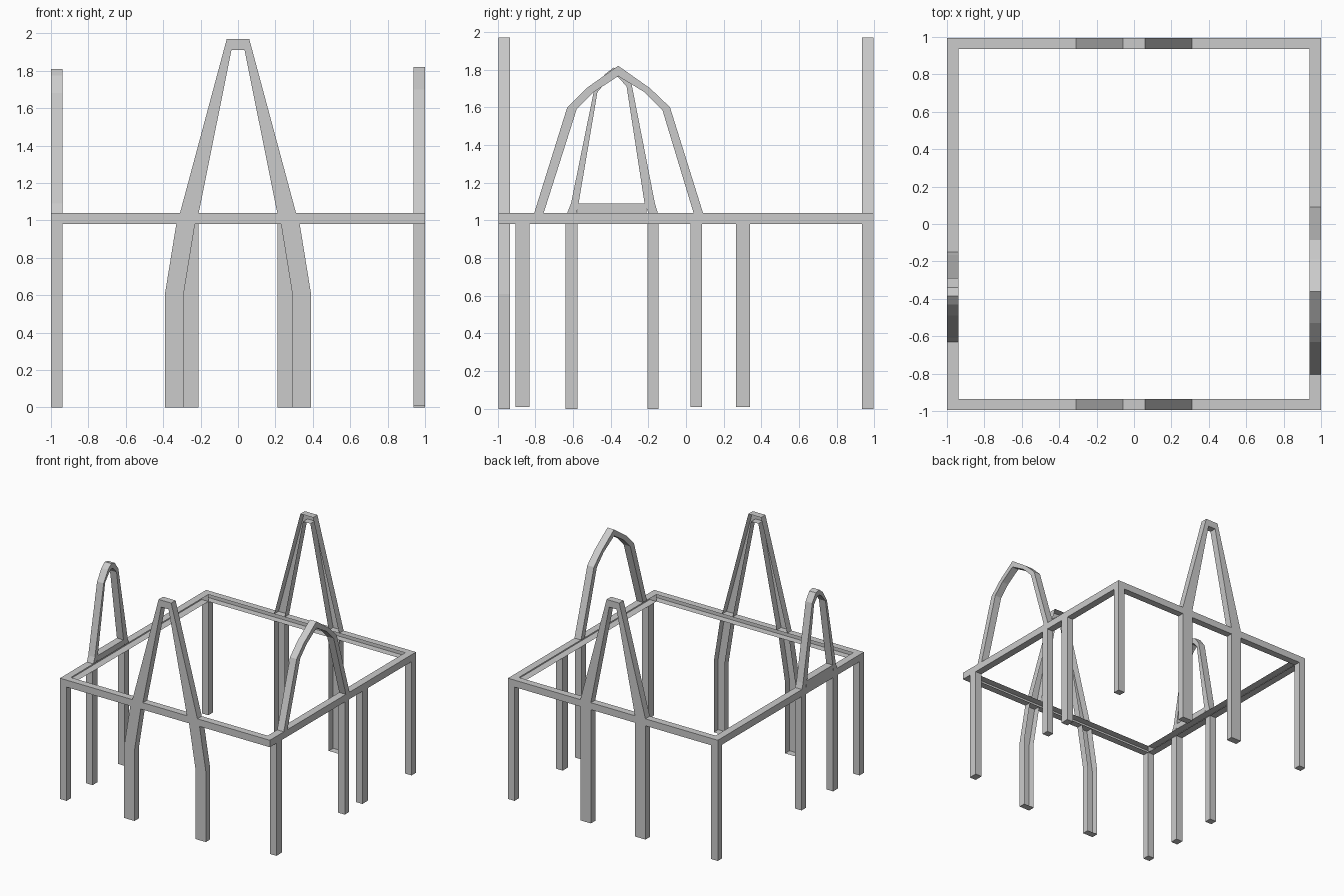
import bpy, bmesh

if "Cube" in bpy.data.objects:
    bpy.data.objects.remove(bpy.data.objects["Cube"])

OUT, INN = 0.995, 0.935      # outer and inner planes of the frame
Z0, Z1 = 0.98, 1.04          # rail underside and top


def slab(name, pts, axis, outer, inner, hollow=False):
    """Extrude a (horizontal, z) profile between two planes; hollow = open on the inner side."""
    bm = bmesh.new()

    def place(d):
        return [bm.verts.new((u, d, z) if axis == 'y' else (d, u, z)) for u, z in pts]
    a, b = place(outer), place(inner)
    n = len(pts)
    bm.faces.new(a)
    if not hollow:
        bm.faces.new(b[::-1])
    for i in range(n):
        j = (i + 1) % n
        bm.faces.new((a[j], a[i], b[i], b[j]))
    bmesh.ops.recalc_face_normals(bm, faces=bm.faces)
    # keep the outer cap pointing outwards on open channels
    bm.faces.ensure_lookup_table()
    k = 1 if axis == 'y' else 0
    if bm.faces[0].normal[k] * outer < 0:
        bmesh.ops.reverse_faces(bm, faces=bm.faces)
    me = bpy.data.meshes.new(name)
    bm.to_mesh(me)
    bm.free()
    ob = bpy.data.objects.new(name, me)
    bpy.context.collection.objects.link(ob)
    return ob


def rect(u0, u1, z0, z1):
    return [(u0, z0), (u1, z0), (u1, z1), (u0, z1)]


# Rails: channels open towards the middle
slab("front_rail", rect(-1, 1, Z0, Z1), 'y', -OUT, -INN, True)
slab("back_rail", rect(-1, 1, Z0, Z1), 'y', OUT, INN, True)
slab("left_rail", rect(-INN, INN, Z0, Z1), 'x', -1, -0.937, True)
slab("right_rail", rect(-INN, INN, Z0, Z1), 'x', 1, 0.937, True)

# Tall end arches, front and back
tall = [(-0.31, Z1), (-0.06, 1.97), (0.06, 1.97), (0.31, Z1),
        (0.21, Z1), (0.035, 1.91), (-0.035, 1.91), (-0.21, Z1)]
slab("front_arch", tall, 'y', -OUT, -INN, True)
slab("back_arch", tall, 'y', OUT, INN, True)

# End legs: splayed at the front, straight at the back
for side, s in (("left", -1), ("right", 1)):
    splay = [(0.29, 0), (0.39, 0), (0.39, 0.61), (0.33, Z0), (0.23, Z0), (0.29, 0.61)]
    slab("front_leg_" + side, [(s * u, z) for u, z in splay], 'y', -OUT, -INN, True)
    straight = rect(0.21, 0.31, 0, Z0)
    slab("back_leg_" + side, [(s * u, z) for u, z in straight], 'y', OUT, INN, True)

# Wide arch on the right side
wide = [(-0.805, Z1), (-0.63, 1.6), (-0.53, 1.7), (-0.36, 1.82), (-0.19, 1.7),
        (-0.085, 1.6), (0.09, Z1), (0.04, Z1), (-0.125, 1.585), (-0.22, 1.68),
        (-0.36, 1.765), (-0.49, 1.68), (-0.58, 1.59), (-0.755, Z1)]
slab("right_arch", wide, 'x', 1, 0.937)

# Narrow arch with a sill on the left side
narrow = [(-0.63, Z1), (-0.61, 1.09), (-0.49, 1.68), (-0.43, 1.775), (-0.385, 1.81),
          (-0.34, 1.8), (-0.29, 1.73), (-0.165, 1.09), (-0.15, Z1), (-0.2, Z1),
          (-0.22, 1.09), (-0.315, 1.71), (-0.36, 1.76), (-0.385, 1.765),
          (-0.42, 1.74), (-0.47, 1.68), (-0.57, 1.09), (-0.58, Z1)]
slab("left_arch", narrow, 'x', -1, -0.937)
slab("left_sill", rect(-0.575, -0.21, Z1, 1.09), 'x', -1, -0.937)

# Side legs and corner posts
for i, (y0, y1) in enumerate([(-0.905, -0.83), (0.025, 0.085), (0.265, 0.34), (0.935, OUT)]):
    slab(f"right_leg_{i}", rect(y0, y1, 0.01 if i < 3 else 0, Z0), 'x', 1, 0.937)
for i, (y0, y1) in enumerate([(-OUT, -0.935), (-0.64, -0.575), (-0.205, -0.145), (0.935, OUT)]):
    slab(f"left_leg_{i}", rect(y0, y1, 0, Z0), 'x', -1, -0.937)
